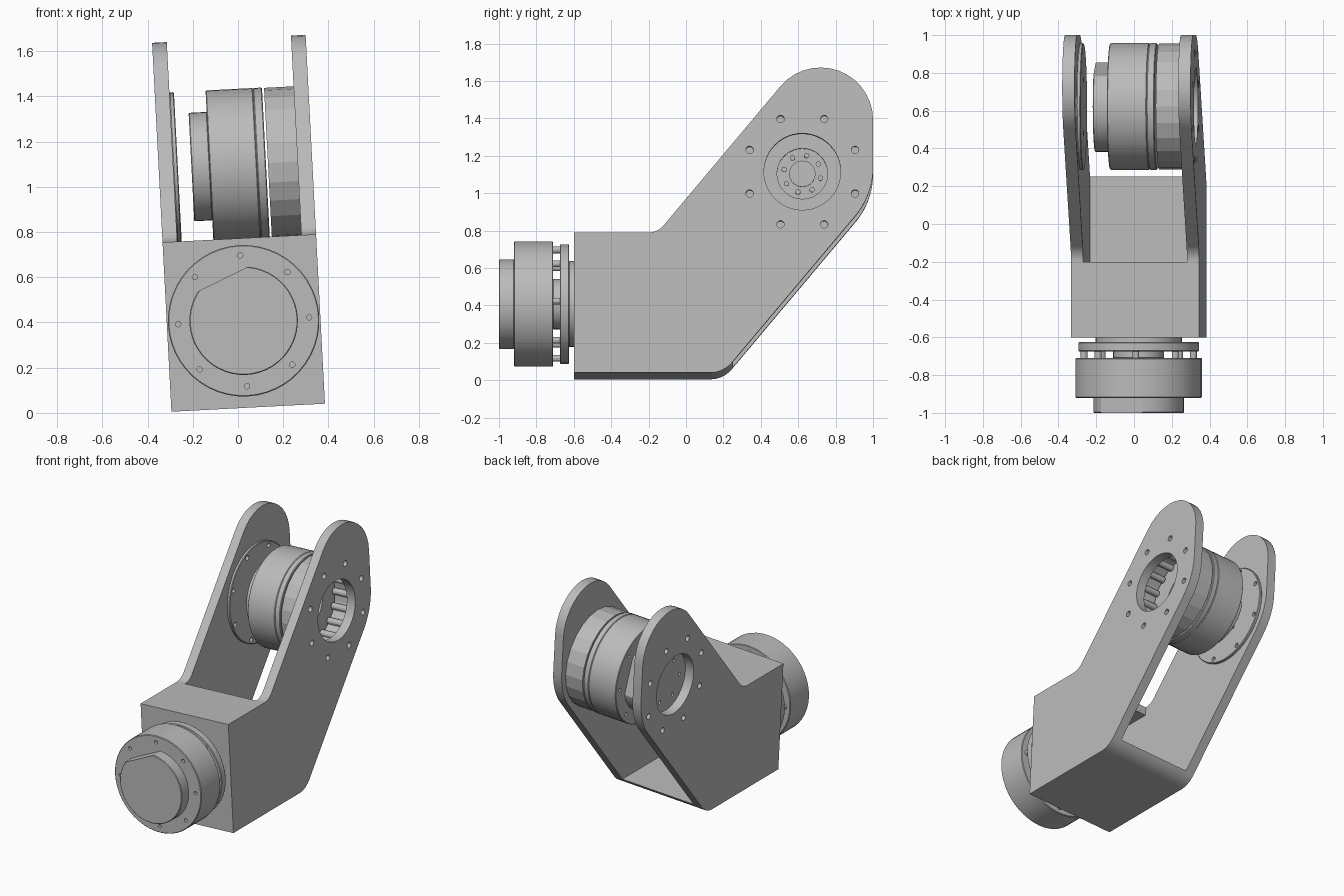
import bpy, bmesh, math
from mathutils import Matrix, Vector

if "Cube" in bpy.data.objects:
    bpy.data.objects.remove(bpy.data.objects["Cube"])

grey = bpy.data.materials.new("light_grey")
grey.use_nodes = True
colour = (0.5, 0.5, 0.5, 1)
grey.diffuse_color = colour
grey.node_tree.nodes["Principled BSDF"].inputs["Base Color"].default_value = colour

# The whole assembly leans a little to one side
LEAN = Matrix.Translation((0.045, 0, 0.023)) @ Matrix.Rotation(math.radians(-3), 4, 'Y')


def frame(origin, x, y, z):
    m = Matrix((x, y, z)).transposed().to_4x4()
    m.translation = Vector(origin)
    return LEAN @ m


FRONT = frame((0, -0.71, 0.385), (1, 0, 0), (0, 0, 1), (0, -1, 0))
ELBOW = frame((0.095, 0.622, 1.076), (0, -1, 0), (0, 0, 1), (-1, 0, 0))


def make(name, bm, matrix, smooth=True):
    bmesh.ops.recalc_face_normals(bm, faces=bm.faces)
    bm.transform(matrix)
    mesh = bpy.data.meshes.new(name)
    bm.to_mesh(mesh)
    bm.free()
    mesh.materials.append(grey)
    ob = bpy.data.objects.new(name, mesh)
    bpy.context.collection.objects.link(ob)
    if smooth:
        shade(ob)
    return ob


def shade(ob):
    bpy.ops.object.select_all(action='DESELECT')
    ob.select_set(True)
    bpy.context.view_layer.objects.active = ob
    bpy.ops.object.shade_smooth_by_angle(angle=math.radians(25))


def lathe(name, profile, matrix, sides=48, closed=False, smooth=True):
    """Turn (radius, height) points around the frame's z axis."""
    bm = bmesh.new()
    vs = [bm.verts.new((r, 0, z)) for r, z in profile]
    edges = [bm.edges.new(p) for p in zip(vs, vs[1:])]
    if closed:
        edges.append(bm.edges.new((vs[-1], vs[0])))
    bmesh.ops.spin(bm, geom=vs + edges, cent=(0, 0, 0), axis=(0, 0, 1),
                   angle=math.tau, steps=sides)
    bmesh.ops.remove_doubles(bm, verts=bm.verts, dist=1e-4)
    return make(name, bm, matrix, smooth)


def disc(name, r, z0, z1, matrix, bevel=0.004, sides=48):
    return lathe(name, [(0, z0), (r - bevel, z0), (r, z0 + bevel), (r, z1 - bevel),
                        (r - bevel, z1), (0, z1)], matrix, sides)


def pins(name, count, ring, r, z0, z1, matrix, phase=0.0, sides=12):
    """A circle of small cylinders."""
    bm = bmesh.new()
    for i in range(count):
        a = math.tau * (i + phase) / count
        place = Matrix.Translation((ring * math.cos(a), ring * math.sin(a), (z0 + z1) / 2))
        bmesh.ops.create_cone(bm, cap_ends=True, segments=sides, radius1=r, radius2=r,
                              depth=z1 - z0, matrix=place)
    return make(name, bm, matrix)


def prism(name, outline, half):
    """Extrude a (y, z) outline across the width."""
    bm = bmesh.new()
    face = bm.faces.new([bm.verts.new((-half, y, z)) for y, z in outline])
    out = bmesh.ops.extrude_face_region(bm, geom=[face])
    bmesh.ops.translate(bm, vec=(2 * half, 0, 0),
                        verts=[g for g in out["geom"] if isinstance(g, bmesh.types.BMVert)])
    return make(name, bm, LEAN)


def cut(ob, *cutters):
    for c in cutters:
        mod = ob.modifiers.new("cut", 'BOOLEAN')
        mod.object, mod.operation, mod.solver = c, 'DIFFERENCE', 'EXACT'
    dg = bpy.context.evaluated_depsgraph_get()
    mesh = bpy.data.meshes.new_from_object(ob.evaluated_get(dg))
    ob.modifiers.clear()
    ob.data = mesh
    for c in cutters:
        bpy.data.objects.remove(c)
    shade(ob)


def rounded(corners, steps=14):
    """Round each (y, z, radius) corner of an outline."""
    pts = []
    for i, (y, z, r) in enumerate(corners):
        p = Vector((y, z))
        if not r:
            pts.append(p)
            continue
        a = (Vector(corners[i - 1][:2]) - p).normalized()
        b = (Vector(corners[(i + 1) % len(corners)][:2]) - p).normalized()
        half = a.angle(b) / 2
        c = p + (a + b).normalized() * r / math.sin(half)
        s = p + a * r / math.tan(half) - c
        e = p + b * r / math.tan(half) - c
        turn = math.atan2(s.x * e.y - s.y * e.x, s.dot(e))
        for k in range(steps + 1):
            pts.append(c + Matrix.Rotation(turn * k / steps, 2) @ s)
    return pts


# Bracket: hollow box with two slanted arms
bracket = prism("bracket", rounded([
    (-0.6, 0, 0), (0.2, 0, 0.15), (1, 0.952, 0.4), (1, 2.123, 0.28),
    (-0.152, 0.75, 0.107), (-0.6, 0.75, 0)]), 0.34)
cavity = prism("cavity_cutter", [(-0.535, 0.06), (1.5, 0.06), (1.5, 2), (-0.2, 2),
                                 (-0.2, 0.69), (-0.535, 0.69)], 0.275)
cut(bracket, cavity,
    pins("bore_cutter", 1, 0, 0.205, -1, 1, ELBOW, sides=48),
    pins("screw_cutter", 8, 0.305, 0.02, -1, 1, ELBOW, phase=0.5))


# Motors: drum with screw holes and a cap with one flat side
def motor(name, matrix, flat_angle):
    drum = disc(name + "_drum", 0.335, 0, 0.21, matrix)
    cut(drum, pins("hole_cutter", 8, 0.29, 0.012, 0.17, 0.25, matrix))
    cap = disc(name + "_cap", 0.24, 0.208, 0.29, matrix)
    bm = bmesh.new()
    bmesh.ops.create_cube(bm, size=0.6)
    turn = Matrix.Rotation(math.radians(flat_angle), 4, 'Z')
    block = make("flat_cutter", bm, matrix @ turn @ Matrix.Translation((0.506, 0, 0.3)))
    cut(cap, block)


motor("front_motor", FRONT, 113)
motor("elbow_motor", ELBOW, 163)

# Front joint: output core, standoffs, flange and pilot
disc("front_core", 0.135, -0.04, 0.002, FRONT)
pins("front_standoffs", 8, 0.29, 0.018, -0.04, 0.002, FRONT)
disc("front_flange", 0.32, -0.085, -0.035, FRONT)
disc("front_pilot", 0.23, -0.112, -0.084, FRONT, bevel=0.002)

# Elbow joint: rear cover with recessed hub and bolts
lathe("elbow_cover", [(0, 0.0), (0.331, 0.0), (0.335, -0.004), (0.335, -0.036),
                      (0.331, -0.04), (0.135, -0.04), (0.135, -0.02), (0.07, -0.02),
                      (0.07, -0.03), (0, -0.03)], ELBOW)
pins("elbow_bolts", 8, 0.1, 0.014, -0.036, -0.018, ELBOW, phase=0.3)

# Faceted housing ring with inner ribs, fixed to the left arm
lathe("elbow_housing", [(0.26, -0.049), (0.333, -0.049), (0.333, -0.181), (0.26, -0.181)],
      ELBOW, sides=24, closed=True, smooth=False)
pins("housing_ribs", 16, 0.25, 0.022, -0.178, -0.05, ELBOW)

# Flange plate on the inside of the right arm
plate = disc("arm_flange", 0.335, 0.35, 0.371, ELBOW)
cut(plate, pins("flange_screw_cutter", 8, 0.305, 0.016, 0.3, 0.4, ELBOW, phase=0.5),
    pins("flange_hole_cutter", 6, 0.14, 0.012, 0.3, 0.4, ELBOW))
